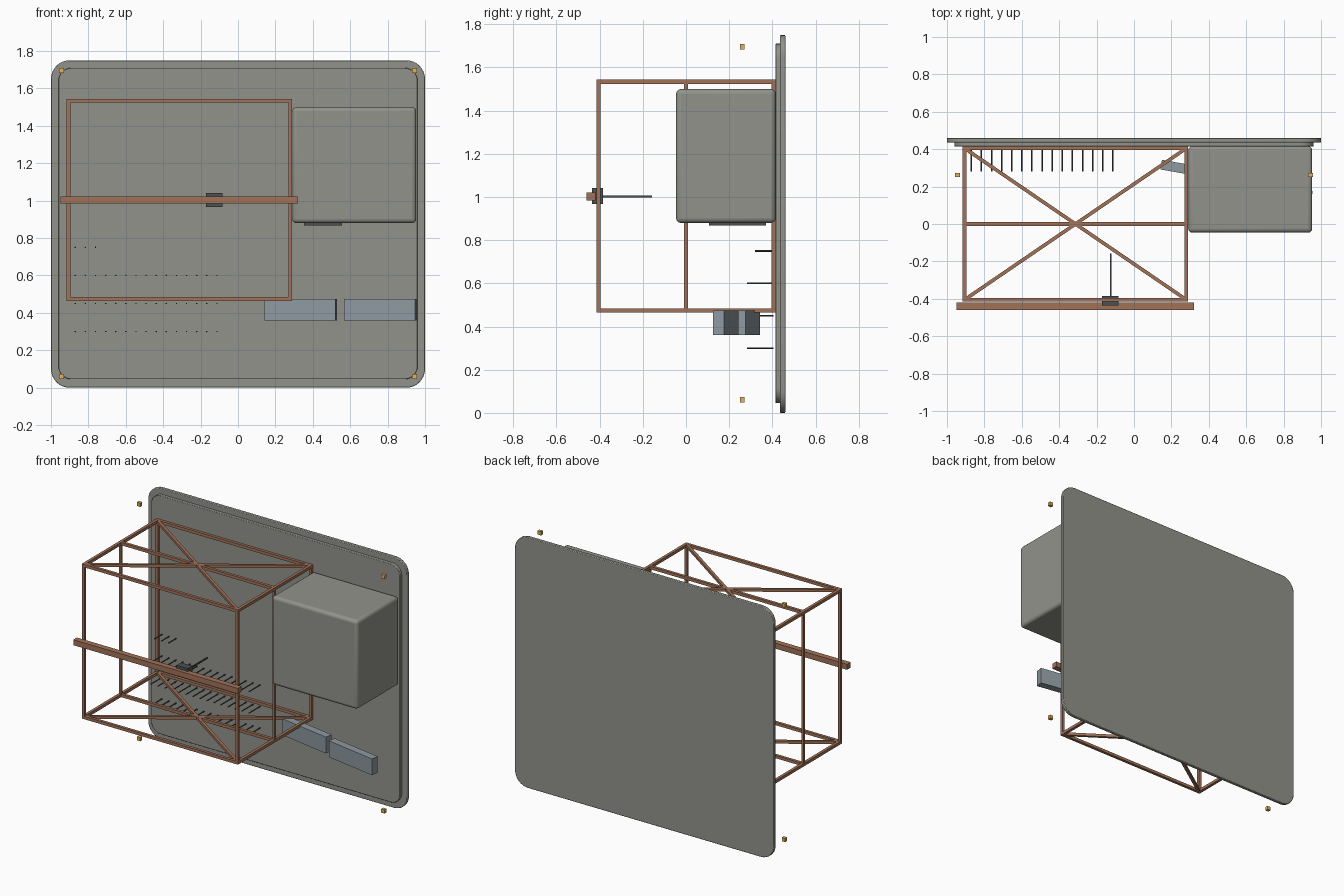
import bpy, bmesh
from math import radians, cos, sin, pi
from mathutils import Vector, Matrix

if "Cube" in bpy.data.objects:
    bpy.data.objects.remove(bpy.data.objects["Cube"])


def material(name, rgb):
    m = bpy.data.materials.new(name)
    m.diffuse_color = (*rgb, 1)
    m.use_nodes = True
    m.node_tree.nodes["Principled BSDF"].inputs["Base Color"].default_value = m.diffuse_color
    return m


BROWN = material("brown_metal", (0.36, 0.17, 0.10))
STONE = material("warm_grey", (0.29, 0.29, 0.26))
DARK = material("dark_metal", (0.07, 0.08, 0.08))
BLUE = material("blue_grey", (0.27, 0.32, 0.35))
GOLD = material("gold", (0.75, 0.45, 0.12))


def finish(name, bm, mat):
    bmesh.ops.recalc_face_normals(bm, faces=bm.faces)
    me = bpy.data.meshes.new(name)
    bm.to_mesh(me)
    bm.free()
    me.materials.append(mat)
    ob = bpy.data.objects.new(name, me)
    bpy.context.collection.objects.link(ob)
    return ob


def soften(ob, width, segments):
    b = ob.modifiers.new("bevel", 'BEVEL')
    b.width, b.segments, b.limit_method = width, segments, 'ANGLE'
    b.angle_limit = radians(40)
    bpy.ops.object.select_all(action='DESELECT')
    ob.select_set(True)
    bpy.context.view_layer.objects.active = ob
    bpy.ops.object.shade_smooth_by_angle(angle=radians(30))


def box(name, lo, hi, mat):
    lo, hi = Vector(lo), Vector(hi)
    bm = bmesh.new()
    bmesh.ops.create_cube(bm, size=1, matrix=Matrix.Diagonal((*(hi - lo), 1)))
    ob = finish(name, bm, mat)
    ob.location = (lo + hi) / 2
    return ob


def bar(name, a, b, t, mat):
    # square bar between two points
    a, b = Vector(a), Vector(b)
    d = b - a
    bm = bmesh.new()
    bmesh.ops.create_cube(bm, size=1, matrix=Matrix.Diagonal((t, t, d.length, 1)))
    ob = finish(name, bm, mat)
    ob.matrix_world = Matrix.Translation((a + b) / 2) @ d.to_track_quat('Z', 'Y').to_matrix().to_4x4()
    return ob


def rounded_plate(name, half_x, z0, z1, r, y0, y1, bevel):
    bm = bmesh.new()
    corners = [(half_x - r, z1 - r), (r - half_x, z1 - r), (r - half_x, z0 + r), (half_x - r, z0 + r)]
    verts = []
    for i, (cx, cz) in enumerate(corners):
        for k in range(9):
            a = pi / 2 * (i + k / 8)
            verts.append(bm.verts.new((cx + r * cos(a), y0, cz + r * sin(a))))
    face = bm.faces.new(verts)
    ext = bmesh.ops.extrude_face_region(bm, geom=[face])
    moved = [v for v in ext['geom'] if isinstance(v, bmesh.types.BMVert)]
    bmesh.ops.translate(bm, vec=(0, y1 - y0, 0), verts=moved)
    soften(finish(name, bm, STONE), bevel, 2)


# Back panel and its raised inner face
rounded_plate("back_panel", 1.0, 0.0, 1.75, 0.10, 0.436, 0.46, 0.004)
rounded_plate("back_panel_inset", 0.96, 0.045, 1.71, 0.07, 0.414, 0.44, 0.003)

# Open frame: posts, rails and crossed braces
X0, X1, Y, Z0, Z1, T = -0.906, 0.28, 0.405, 0.474, 1.534, 0.02
for x in (X0, X1):
    for y in (-Y, 0, Y):
        bar("frame_post", (x, y, Z0 - T / 2), (x, y, Z1 + T / 2), T if y else 0.017, BROWN)
for z in (Z0, Z1):
    for y in (-Y, 0, Y):
        bar("frame_long_rail", (X0, y, z), (X1, y, z), T, BROWN)
    for x in (X0, X1):
        bar("frame_side_rail", (x, -Y, z), (x, Y, z), T, BROWN)
    for s in (-1, 1):
        bar("frame_cross_brace", (X0, -s * Y, z), (X1, s * Y, z), 0.019, BROWN)

# Front beam with sliding carriage and probe
box("front_beam", (-0.95, -0.46, 0.984), (0.322, -0.42, 1.022), BROWN)
box("carriage", (-0.17, -0.435, 0.967), (-0.082, -0.384, 1.042), DARK)
bar("probe", (-0.125, -0.39, 1.002), (-0.125, -0.158, 1.002), 0.009, DARK)

# Rounded cabinet with a slot plate beneath
soften(box("cabinet", (0.29, -0.046, 0.88), (0.953, 0.415, 1.5), STONE), 0.022, 4)
box("cabinet_outlet", (0.352, 0.106, 0.868), (0.557, 0.37, 0.89), DARK)

# Two angled trays
for cx, cy in ((0.335, 0.284), (0.761, 0.184)):
    tray = box("tray", (-0.193, -0.026, 0.36), (0.193, 0.026, 0.474), BLUE)
    tray.location.x, tray.location.y = cx, cy
    tray.rotation_euler.z = radians(-10)

# Rows of pegs on the back panel
for z, count, tip in ((0.30, 15, 0.282), (0.45, 15, 0.282), (0.60, 15, 0.282), (0.75, 3, 0.32)):
    for i in range(count):
        bm = bmesh.new()
        bmesh.ops.create_cone(bm, cap_ends=True, segments=8, radius1=0.004, radius2=0.004,
                              depth=0.405 - tip, matrix=Matrix.Rotation(pi / 2, 4, 'X'))
        peg = finish("peg", bm, DARK)
        peg.location = (-0.87 + 0.0541 * i, (0.405 + tip) / 2, z)

# Corner marker blocks
for x in (-0.943, 0.943):
    for z in (0.06, 1.696):
        box("corner_marker", (x - 0.013, 0.25, z - 0.013), (x + 0.013, 0.272, z + 0.013), GOLD)
